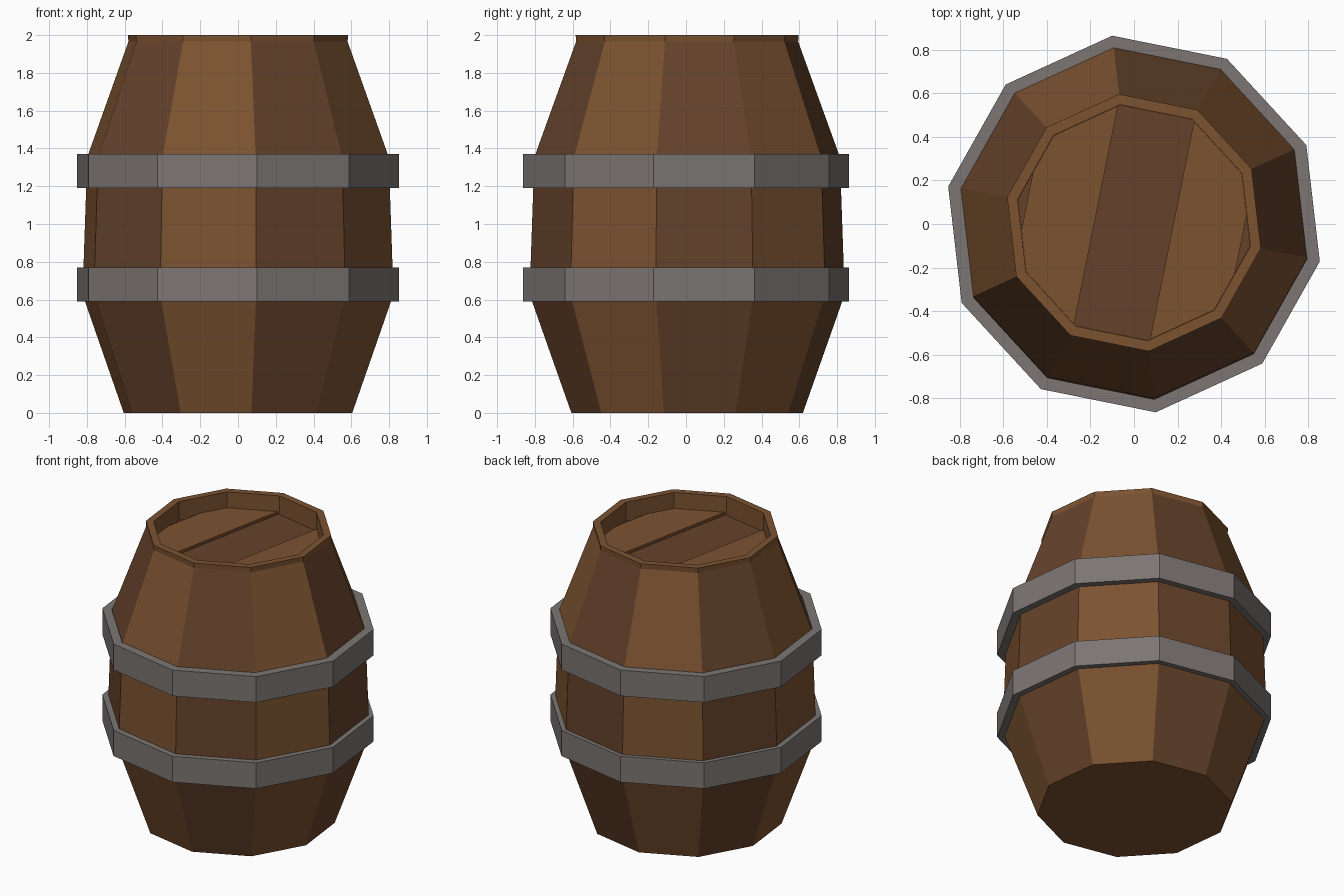
import bpy, bmesh, math
from mathutils import Vector

if "Cube" in bpy.data.objects:
    bpy.data.objects.remove(bpy.data.objects["Cube"])

SIDES = 10
PHASE = math.radians(96.6)
CY = 0.006  # slight offset of the wooden body


def material(name, color):
    m = bpy.data.materials.new(name)
    m.diffuse_color = (*color, 1)
    m.use_nodes = True
    m.node_tree.nodes["Principled BSDF"].inputs["Base Color"].default_value = m.diffuse_color
    return m


wood_light = material("light_wood", (0.20, 0.085, 0.03))
wood_dark = material("dark_wood", (0.13, 0.055, 0.024))
iron = material("iron", (0.20, 0.18, 0.17))


def finish(bm, name, mats):
    bmesh.ops.recalc_face_normals(bm, faces=bm.faces)
    me = bpy.data.meshes.new(name)
    bm.to_mesh(me)
    bm.free()
    for m in mats:
        me.materials.append(m)
    ob = bpy.data.objects.new(name, me)
    bpy.context.collection.objects.link(ob)
    return ob


def lathe(profile, cy=0.0, closed=False, alternate_rows=0):
    """Ten-sided turned shape; capped at both ends unless the profile is closed."""
    bm = bmesh.new()
    rings = []
    for r, z in profile:
        rings.append([bm.verts.new((r * math.cos(PHASE + k * math.tau / SIDES),
                                    cy + r * math.sin(PHASE + k * math.tau / SIDES), z))
                      for k in range(SIDES)])
    pairs = list(zip(rings, rings[1:]))
    if closed:
        pairs.append((rings[-1], rings[0]))
    for row, (a, b) in enumerate(pairs):
        for k in range(SIDES):
            n = (k + 1) % SIDES
            f = bm.faces.new((a[k], a[n], b[n], b[k]))
            f.material_index = k % 2 if row < alternate_rows else 0
    if not closed:
        bm.faces.new(rings[0])
        bm.faces.new(rings[-1])
    return bm


# Staved body with rim lip and recessed top
body = [(0.617, 0), (0.83, 0.60), (0.835, 0.76), (0.82, 1.19), (0.812, 1.36),
        (0.592, 1.965), (0.594, 2.0), (0.545, 2.0), (0.545, 1.86)]
finish(lathe(body, CY, alternate_rows=5), "barrel_body", [wood_light, wood_dark])

# Iron hoops
for name, z in (("lower_hoop", 0.59), ("upper_hoop", 1.19)):
    hoop = [(0.81, z), (0.87, z), (0.87, z + 0.18), (0.81, z + 0.18)]
    finish(lathe(hoop, closed=True), name, [iron])

# Lid planks: strips cut from a ten-sided disc, alternately raised
across = Vector((math.cos(math.radians(-11.4)), math.sin(math.radians(-11.4)), 0))
cuts = [-0.6, -0.50, -0.178, 0.178, 0.50, 0.6]
for i, (lo, hi) in enumerate(zip(cuts, cuts[1:])):
    raised = i % 2 == 1
    bm = lathe([(0.544, 1.862), (0.544, 1.89 if raised else 1.87)], CY)
    for d, sign in ((lo, -1), (hi, 1)):
        geom = bm.verts[:] + bm.edges[:] + bm.faces[:]
        cut = bmesh.ops.bisect_plane(bm, geom=geom, plane_co=across * d + Vector((0, CY, 0)),
                                     plane_no=across * sign, clear_outer=True)
        edges = [e for e in cut["geom_cut"] if isinstance(e, bmesh.types.BMEdge)]
        if edges:
            bmesh.ops.holes_fill(bm, edges=[e for e in bm.edges if e.is_boundary])
    finish(bm, f"lid_plank_{i + 1}", [wood_light if raised else wood_dark])
